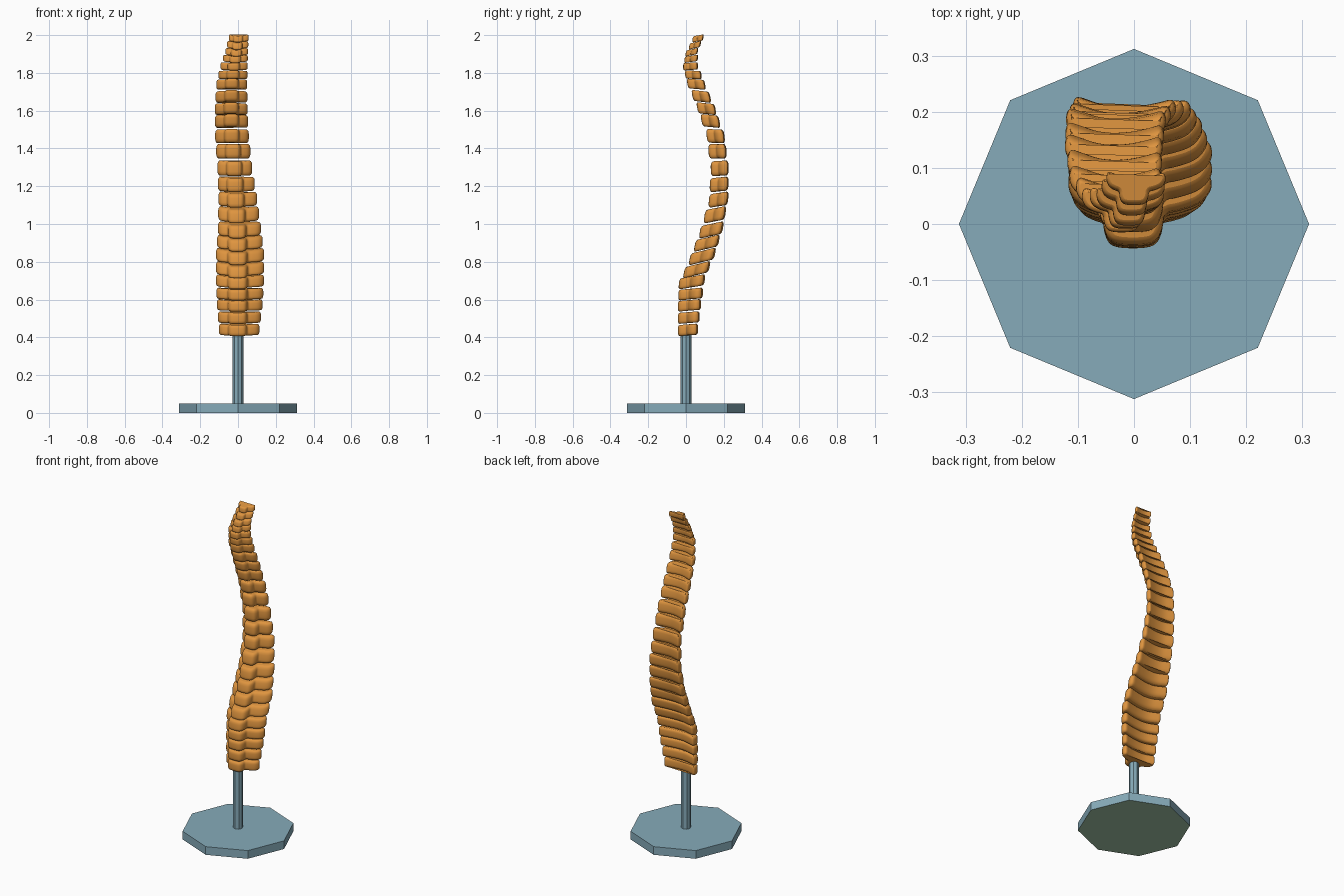
import bpy, bmesh, math
from mathutils import Vector

if "Cube" in bpy.data.objects:
    bpy.data.objects.remove(bpy.data.objects["Cube"])


def material(name, rgb):
    m = bpy.data.materials.new(name)
    m.diffuse_color = (*rgb, 1)
    m.use_nodes = True
    m.node_tree.nodes["Principled BSDF"].inputs["Base Color"].default_value = m.diffuse_color
    return m


BONE = material("bone orange", (0.74, 0.30, 0.05))
STEEL = material("stand blue grey", (0.24, 0.41, 0.49))
FELT = material("underside pale green", (0.36, 0.56, 0.39))


def add_object(name, bm, *mats):
    bmesh.ops.recalc_face_normals(bm, faces=bm.faces)
    me = bpy.data.meshes.new(name)
    bm.to_mesh(me)
    bm.free()
    for mat in mats:
        me.materials.append(mat)
    ob = bpy.data.objects.new(name, me)
    bpy.context.collection.objects.link(ob)
    return ob


def prism(name, r, z0, z1, *mats):
    # eight-sided upright prism with a corner on +x
    bm = bmesh.new()
    rings = [[bm.verts.new((r * math.cos(i * math.pi / 4), r * math.sin(i * math.pi / 4), z)) for i in range(8)]
             for z in (z0, z1)]
    for i in range(8):
        j = (i + 1) % 8
        bm.faces.new((rings[0][i], rings[0][j], rings[1][j], rings[1][i]))
    bm.faces.new(rings[1])
    bm.faces.new(rings[0][::-1]).material_index = len(mats) - 1
    return add_object(name, bm, *mats)


# Stand, with a differently coloured underside
prism("base_plate", 0.312, 0, 0.05, STEEL, FELT)
prism("support_pole", 0.028, 0.05, 0.43, STEEL)

# Spine measurements: z, left x, right x, lobe centre x, lobe half width, front y, back y
KEYS = [
    (0.44, -0.100, 0.112, -0.003, 0.048, -0.042, 0.062),
    (0.57, -0.110, 0.128, -0.002, 0.050, -0.042, 0.078),
    (0.70, -0.116, 0.137, -0.002, 0.051, -0.036, 0.098),
    (0.83, -0.115, 0.137, -0.003, 0.050, 0.020, 0.152),
    (0.97, -0.105, 0.120, -0.005, 0.047, 0.074, 0.194),
    (1.13, -0.103, 0.100, -0.012, 0.044, 0.122, 0.222),
    (1.295, -0.108, 0.074, -0.020, 0.041, 0.132, 0.224),
    (1.465, -0.120, 0.056, -0.033, 0.039, 0.110, 0.202),
    (1.61, -0.122, 0.050, -0.036, 0.038, 0.060, 0.155),
    (1.74, -0.114, 0.048, -0.032, 0.035, 0.008, 0.100),
    (1.835, -0.092, 0.050, -0.022, 0.031, -0.014, 0.062),
    (1.91, -0.066, 0.052, -0.009, 0.027, -0.001, 0.062),
    (1.985, -0.048, 0.056, 0.000, 0.025, 0.036, 0.092),
]
CENTRES = [0.44, 0.505, 0.57, 0.63, 0.695, 0.76, 0.83, 0.90, 0.97, 1.05, 1.13, 1.21, 1.295,
           1.385, 1.465, 1.545, 1.61, 1.675, 1.74, 1.79, 1.835, 1.875, 1.91, 1.947, 1.983]

# Half outline: s up to 1 spans the front lobe, 1 to 2 spans the swept wing; v runs front to back
HALF = [(0.45, -0.01), (0.85, 0.05), (1.03, 0.23), (1.05, 0.42), (1.35, 0.45), (1.8, 0.55),
        (2.02, 0.73), (2.02, 0.92), (1.88, 1.04), (1.5, 0.97), (0.6, 0.83)]


def measure(z):
    z = min(max(z, KEYS[0][0]), KEYS[-1][0])
    for a, b in zip(KEYS, KEYS[1:]):
        if z <= b[0]:
            t = (z - a[0]) / (b[0] - a[0])
            return [p + (q - p) * t for p, q in zip(a, b)][1:]


def outline(z):
    left, right, c, b, y0, y1 = measure(z)

    def point(s, v, sign, end):
        edge = c + sign * b
        x = c + sign * b * s if s <= 1 else edge + (s - 1) * (end - edge)
        if sign > 0 and v > 0.9:
            v *= 0.95
        return Vector((x, y0 + v * (y1 - y0)))

    pts = [point(s, v, 1, right) for s, v in HALF] + [point(s, v, -1, left) for s, v in reversed(HALF)]
    for _ in range(2):  # corner cutting gives a smooth outline
        nxt = pts[1:] + pts[:1]
        pts = [q for p, n in zip(pts, nxt) for q in (p * 0.75 + n * 0.25, p * 0.25 + n * 0.75)]
    return pts


def vertebra(i, z):
    below = z - CENTRES[i - 1] if i else 0.065
    above = CENTRES[i + 1] - z if i + 1 < len(CENTRES) else below
    h = 0.9 * (below + above) / 2
    pts = outline(z)
    n = len(pts)
    mid = sum((p.y for p in pts)) / n
    lo, hi = measure(z - 0.05), measure(z + 0.05)
    slope = (hi[4] - lo[4]) / 0.1
    tilt = 0.08 + 0.4 * slope if slope > 0 else 0.08 + 0.5 * slope
    r = 0.3 * h
    bm = bmesh.new()
    rings = []
    # rounded rim: quarter circle at the bottom and at the top
    arc = [math.radians(a) for a in (90, 60, 30, 0)]
    levels = [(-h / 2 + r - r * math.sin(a), r - r * math.cos(a)) for a in arc]
    levels += [(-dz, inset) for dz, inset in reversed(levels)]
    for dz, inset in levels:
        ring = []
        for k, p in enumerate(pts):
            d = (pts[(k + 1) % n] - pts[k - 1]).normalized()
            q = p + Vector((-d.y, d.x)) * inset * 0.6
            ring.append(bm.verts.new((q.x, q.y + 0.5 * slope * dz, z + dz + tilt * (q.y - mid))))
        rings.append(ring)
    for a, b in zip(rings, rings[1:]):
        for k in range(n):
            m = (k + 1) % n
            bm.faces.new((a[k], a[m], b[m], b[k])).smooth = True
    bm.faces.new(rings[0][::-1])
    bm.faces.new(rings[-1])
    add_object(f"vertebra_{i + 1:02d}", bm, BONE)


# Spine
for i, z in enumerate(CENTRES):
    vertebra(i, z)
